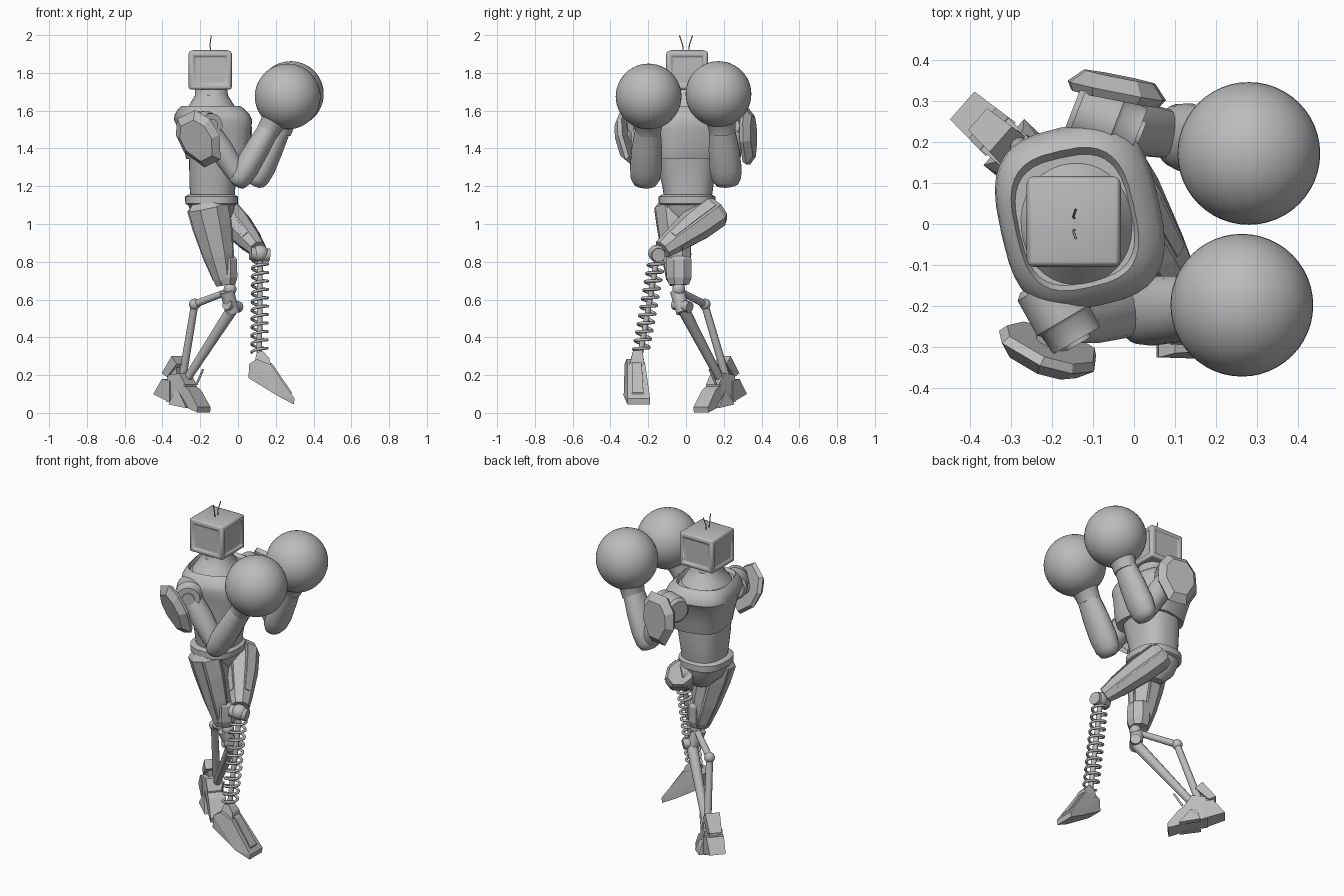
import bpy, bmesh, math
from mathutils import Vector as V, Matrix

old = bpy.data.objects.get("Cube")
if old:
    bpy.data.objects.remove(old)

GREY = (0.5, 0.5, 0.5, 1)
mat = bpy.data.materials.new("mid_grey")
mat.use_nodes = True
mat.diffuse_color = GREY
mat.node_tree.nodes["Principled BSDF"].inputs["Base Color"].default_value = GREY


def finish(name, bm, smooth=0, bevel=0):
    bmesh.ops.recalc_face_normals(bm, faces=bm.faces)
    me = bpy.data.meshes.new(name)
    bm.to_mesh(me)
    bm.free()
    me.materials.append(mat)
    ob = bpy.data.objects.new(name, me)
    bpy.context.collection.objects.link(ob)
    if bevel:
        mod = ob.modifiers.new("bevel", "BEVEL")
        mod.width, mod.segments = bevel, 2
    if smooth:
        bpy.ops.object.select_all(action="DESELECT")
        ob.select_set(True)
        bpy.context.view_layer.objects.active = ob
        bpy.ops.object.shade_smooth_by_angle(angle=math.radians(smooth))
    return ob


def loft(name, rings, smooth=0):
    """Skin a list of point rings and cap both ends."""
    bm = bmesh.new()
    rows = [[bm.verts.new(p) for p in r] for r in rings]
    n = len(rows[0])
    for a, b in zip(rows, rows[1:]):
        for i in range(n):
            j = (i + 1) % n
            bm.faces.new((a[i], a[j], b[j], b[i]))
    bm.faces.new(rows[0])
    bm.faces.new(rows[-1])
    return finish(name, bm, smooth)


def oval(c, s, n, rx, ry, sides, power=2.0, turn=0.0):
    pts = []
    for i in range(sides):
        a = math.tau * i / sides + turn
        u, w = math.cos(a), math.sin(a)
        e = 2 / power
        pts.append(V(c) + s * rx * math.copysign(abs(u) ** e, u) + n * ry * math.copysign(abs(w) ** e, w))
    return pts


def frame(d):
    s = V((0, 1, 0)).cross(d)
    s = s.normalized() if s.length > 0.1 else V((1, 0, 0))
    return s, d.cross(s)


def limb(name, p, q, profile, sides=20, smooth=40):
    """Tapered limb; profile holds (fraction, half width, half depth)."""
    p, q = V(p), V(q)
    s, n = frame((q - p).normalized())
    return loft(name, [oval(p.lerp(q, t), s, n, a, b, sides, 2, math.pi / sides) for t, a, b in profile], smooth)


def rod(name, p, q, r0, r1=None, sides=12):
    r1 = r1 or r0
    return limb(name, p, q, [(0, r0, r0), (1, r1, r1)], sides)


def ball(name, c, r, seg=20):
    bm = bmesh.new()
    bmesh.ops.create_uvsphere(bm, u_segments=seg, v_segments=seg // 2, radius=r, matrix=Matrix.Translation(c))
    return finish(name, bm, 60)


def hull(name, pts):
    bm = bmesh.new()
    vs = [bm.verts.new(p) for p in pts]
    bmesh.ops.convex_hull(bm, input=vs)
    bmesh.ops.dissolve_limit(bm, angle_limit=0.02, verts=bm.verts, edges=bm.edges)
    return finish(name, bm)


def tube(name, pts, r):
    cu = bpy.data.curves.new(name, "CURVE")
    cu.dimensions, cu.bevel_depth, cu.bevel_resolution = "3D", r, 1
    sp = cu.splines.new("POLY")
    sp.points.add(len(pts) - 1)
    for k, p in zip(sp.points, pts):
        k.co = (*p, 1)
    cu.materials.append(mat)
    bpy.context.collection.objects.link(bpy.data.objects.new(name, cu))


def body(name, rings, yaw=0, power=2.5, sides=36):
    s = V((math.cos(yaw), math.sin(yaw), 0))
    n = V((-s.y, s.x, 0))
    return loft(name, [oval((x, y, z), s, n, a, b, sides, power) for x, y, z, a, b in rings], 35)


# Head: box with raised, recessed panels on its sides
bm = bmesh.new()
bmesh.ops.create_cube(bm, size=1, matrix=Matrix.Translation((-0.147, 0.006, 1.813)) @ Matrix.Diagonal((0.22, 0.212, 0.2, 1)))
bm.normal_update()
sides = [f for f in bm.faces if f.normal.z > -0.5]
bmesh.ops.inset_individual(bm, faces=sides, thickness=0.028, depth=0.007)
bmesh.ops.inset_individual(bm, faces=[f for f in sides if f.normal.z < 0.5], thickness=0.012, depth=-0.01)
finish("head", bm, 30, 0.007)
for s in (-1, 1):
    tube("antenna", [(-0.145, 0.014 * s, 1.91), (-0.148, 0.018 * s, 1.95), (-0.142, 0.035 * s, 1.998)], 0.003)

# Torso: neck, chest yoke, belly, belt and pelvis
body("neck", [(-0.14, 0, 1.59, 0.145, 0.16), (-0.14, 0, 1.64, 0.112, 0.12), (-0.14, 0, 1.68, 0.088, 0.085), (-0.143, 0, 1.73, 0.083, 0.08)], 0.1, 2.1)
body("chest", [(-0.12, 0, 1.35, 0.13, 0.155), (-0.115, 0, 1.345, 0.15, 0.176), (-0.112, 0.005, 1.4, 0.165, 0.186),
               (-0.122, 0.01, 1.5, 0.182, 0.2), (-0.132, 0.018, 1.55, 0.196, 0.222), (-0.137, 0.018, 1.58, 0.187, 0.216),
               (-0.142, 0.015, 1.61, 0.164, 0.192), (-0.144, 0.012, 1.625, 0.147, 0.17), (-0.144, 0.01, 1.605, 0.138, 0.155)], 0.22, 3.0)
body("belly", [(-0.135, 0.01, 1.13, 0.115, 0.125), (-0.135, 0.01, 1.2, 0.122, 0.135), (-0.13, 0.005, 1.28, 0.128, 0.15), (-0.122, 0, 1.37, 0.138, 0.16)])
body("belt", [(-0.14, 0.005, 1.1, 0.125, 0.138), (-0.14, 0.005, 1.108, 0.139, 0.15), (-0.14, 0.005, 1.145, 0.14, 0.15), (-0.14, 0.005, 1.155, 0.125, 0.132)])
body("pelvis", [(-0.12, 0.01, 0.97, 0.05, 0.06), (-0.135, 0.01, 1.03, 0.1, 0.115), (-0.14, 0.005, 1.11, 0.128, 0.138)])

# Arms: shoulder barrel, upper arm, forearm and round glove
ARMS = (
    ("right", (-0.18, -0.215, 1.52), (0.5, -0.85, 0), (0.01, -0.215, 1.24), (0.18, -0.2, 1.53), (0.263, -0.198, 1.675)),
    ("left", (-0.065, 0.25, 1.52), (0.9, -0.35, 0), (0.105, 0.215, 1.24), (0.235, 0.188, 1.53), (0.28, 0.172, 1.688)))
for side, sh, ax, el, wr, gl in ARMS:
    sh, ax, el, wr, gl = V(sh), V(ax).normalized(), V(el), V(wr), V(gl)
    limb(side + "_shoulder_barrel", sh - ax * 0.09, sh + ax * 0.08,
         [(0, 0.06, 0.06), (0.08, 0.076, 0.076), (0.65, 0.078, 0.078), (0.7, 0.07, 0.07), (1, 0.066, 0.066)], 28)
    rod(side + "_shoulder_cap", sh, sh + ax * 0.09, 0.035, None, 20)
    limb(side + "_upper_arm", sh + ax * 0.02, el, [(0, 0.055, 0.06), (0.4, 0.066, 0.066), (0.8, 0.058, 0.06), (1, 0.05, 0.055)], 16)
    limb(side + "_forearm", el, wr, [(-0.13, 0.025, 0.035), (-0.1, 0.045, 0.06), (0, 0.06, 0.078), (0.2, 0.068, 0.085), (0.55, 0.064, 0.081), (1, 0.055, 0.064)], 24)
    limb(side + "_cuff", wr, gl, [(-0.3, 0.06, 0.068), (0.0, 0.065, 0.075), (0.5, 0.11, 0.11)], 24)
    ball(side + "_glove", gl, 0.174, 48)


def pad(name, c, normal, w, h, roll):
    """Shield-shaped shoulder plate with a chamfered outer face."""
    nrm = V(normal).normalized()
    s = V((0, 0, 1)).cross(nrm).normalized()
    up = nrm.cross(s)
    turn = Matrix.Rotation(roll, 3, nrm)
    s, up = turn @ s, turn @ up
    shape = ((-0.5, 1), (0.5, 1), (0.95, 0.5), (1, -0.2), (0.45, -1), (-0.45, -1), (-1, -0.2), (-0.95, 0.5))
    pts = []
    for k, off in ((0.9, -0.02), (1, 0), (0.72, 0.035)):
        pts += [V(c) + s * u * w * k + up * t * h * k + nrm * off for u, t in shape]
    return hull(name, pts)


pad("right_shoulder_pad", (-0.205, -0.307, 1.45), (-0.38, -0.88, -0.28), 0.118, 0.148, 0.42)
pad("left_shoulder_pad", (-0.042, 0.325, 1.463), (0.2, 1, 0.03), 0.122, 0.148, 0)
rod("right_pad_mount", (-0.18, -0.21, 1.5), (-0.205, -0.305, 1.46), 0.04)
rod("left_pad_mount", (-0.07, 0.24, 1.5), (-0.04, 0.325, 1.46), 0.04)


def thigh(side, hip, knee, profile):
    limb(side + "_thigh", hip, knee, profile, 8, 0)
    # Raised strips along the armour
    hip, knee = V(hip), V(knee)
    s, n = frame((knee - hip).normalized())
    for sgn in (-1, 1):
        for axis, other, k in ((s, n, 1), (n, s, 2)):
            pts = []
            for row in profile[1:-1]:
                c, r, w = hip.lerp(knee, row[0]), row[k] * sgn, row[3 - k] * 0.25
                pts += [c + axis * r * f + other * w * e for f in (0.8, 0.98) for e in (-1, 1)]
            hull(side + "_thigh_strip", pts)


# Right leg: armoured thigh, knee guard and twin-rod shin
thigh("right", (-0.165, -0.075, 1.12), (-0.07, -0.037, 0.68),
      [(0, 0.085, 0.07), (0.07, 0.115, 0.098), (0.3, 0.108, 0.092), (0.65, 0.085, 0.08), (0.93, 0.058, 0.066), (1, 0.05, 0.052)])
limb("right_knee_guard", (-0.065, -0.037, 0.83), (-0.064, -0.037, 0.68),
     [(0, 0.05, 0.06), (0.12, 0.064, 0.072), (0.75, 0.066, 0.072), (1, 0.054, 0.058)], 8, 0)
ball("right_knee_ball", (-0.042, -0.038, 0.655), 0.034)
rod("right_knee_block", (-0.06, -0.045, 0.645), (-0.025, -0.015, 0.53), 0.04, 0.036, 10)
rod("right_knee_pin", (-0.06, -0.06, 0.575), (0.005, 0.02, 0.56), 0.03)
rod("knee_link", (-0.06, -0.025, 0.64), (-0.23, 0.1, 0.575), 0.018, 0.02)
ball("link_ball", (-0.23, 0.1, 0.575), 0.03)
rod("rear_shin_rod", (-0.23, 0.1, 0.57), (-0.295, 0.215, 0.18), 0.02, 0.022)
rod("front_shin_rod", (-0.03, -0.015, 0.55), (-0.27, 0.18, 0.18), 0.032, 0.022)
rod("shin_cable", (-0.185, 0.125, 0.23), (-0.22, 0.16, 0.15), 0.006)

# Right foot: blocks laid along its heading
fwd = V((0.75, -0.66, 0)).normalized()
across = V((-fwd.y, fwd.x, 0))
origin = V((-0.295, 0.18, 0))


def foot_block(name, outline, w0, w1):
    pts = []
    u0, u1 = min(p[0] for p in outline), max(p[0] for p in outline)
    for u, z in outline:
        w = w0 + (w1 - w0) * (u - u0) / (u1 - u0)
        pts += [origin + fwd * u + across * w * k + V((0, 0, z)) for k in (-1, 1)]
    hull(name, pts)


foot_block("right_toe", [(0.02, 0.045), (0.15, 0.002), (0.155, 0.03), (0.09, 0.12), (0.03, 0.16)], 0.045, 0.052)
foot_block("right_instep", [(-0.07, 0.06), (0.05, 0.035), (0.06, 0.15), (0.02, 0.21), (-0.06, 0.2)], 0.052, 0.045)
foot_block("right_heel", [(-0.165, 0.1), (-0.04, 0.055), (-0.04, 0.17), (-0.1, 0.18)], 0.045, 0.055)
foot_block("right_ankle_guard", [(-0.115, 0.21), (-0.075, 0.19), (0.0, 0.26), (-0.04, 0.3)], 0.035, 0.045)
foot_block("right_ankle_post", [(-0.09, 0.1), (-0.02, 0.1), (-0.02, 0.25), (-0.07, 0.22)], 0.025, 0.025)
for k in (-1, 1):
    hull("right_side_toe", [origin + fwd * u + across * k * w + V((0, 0, z)) for u, w, z in
         ((-0.03, 0.04, 0.045), (-0.03, 0.075, 0.045), (0.08, 0.04, 0.025), (0.09, 0.07, 0.025), (-0.01, 0.045, 0.13), (0.03, 0.06, 0.11))])

# Left leg: thigh crossing forward, spring shin and wedge foot
thigh("left", (-0.08, 0.165, 1.08), (0.105, -0.125, 0.865),
      [(0, 0.065, 0.08), (0.08, 0.08, 0.1), (0.4, 0.08, 0.096), (0.8, 0.062, 0.07), (1, 0.047, 0.054)])
rod("left_hip_joint", (-0.12, 0.04, 1.06), (-0.05, 0.14, 1.06), 0.06)
rod("left_knee_pin", (0.065, -0.165, 0.845), (0.165, -0.145, 0.835), 0.036, None, 16)
ball("left_knee_ball", (0.118, -0.155, 0.845), 0.045)
top, bottom = V((0.117, -0.155, 0.81)), V((0.113, -0.24, 0.32))
rod("spring_core", top, bottom, 0.015)
s, n = frame((bottom - top).normalized())
TURNS, STEP = 11, 20
tube("shin_spring", [top.lerp(bottom, i / (TURNS * STEP)) + s * 0.041 * math.cos(math.tau * i / STEP) +
     n * 0.041 * math.sin(math.tau * i / STEP) for i in range(TURNS * STEP + 1)], 0.008)


def wedge(name, outline):
    """Outline rows are x, z, lowest y and highest y."""
    hull(name, [(x, y, z) for x, z, a, b in outline for y in (a, b)])


wedge("left_foot", [(0.055, 0.185, -0.325, -0.225), (0.06, 0.26, -0.325, -0.225), (0.1, 0.285, -0.315, -0.225),
                    (0.175, 0.255, -0.31, -0.215), (0.3, 0.075, -0.31, -0.19), (0.295, 0.045, -0.31, -0.19), (0.21, 0.09, -0.33, -0.2)])
wedge("left_ankle", [(0.085, 0.26, -0.3, -0.22), (0.175, 0.25, -0.3, -0.22), (0.165, 0.29, -0.29, -0.225), (0.13, 0.33, -0.28, -0.23), (0.1, 0.32, -0.28, -0.23)])
wedge("left_foot_strip", [(0.17, 0.268, -0.285, -0.235), (0.185, 0.256, -0.285, -0.235), (0.165, 0.24, -0.285, -0.235), (0.285, 0.108, -0.285, -0.225), (0.28, 0.085, -0.285, -0.225)])
